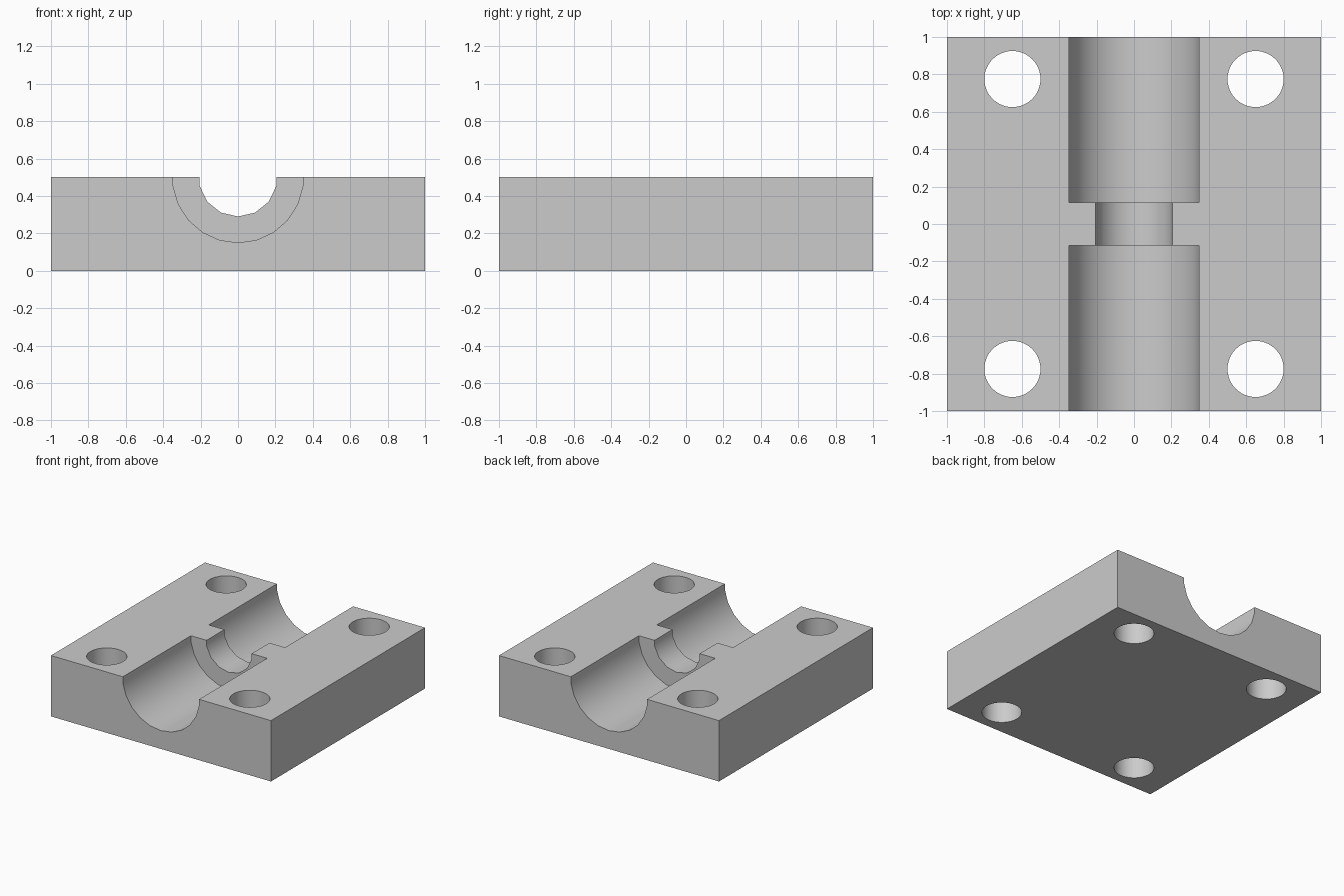
import bpy
import math

cube = bpy.data.objects.get("Cube")
if cube:
    bpy.data.objects.remove(cube, do_unlink=True)

HEIGHT = 0.5

# Plain grey material
grey = bpy.data.materials.new("plain_grey")
grey.use_nodes = True
colour = (0.6, 0.6, 0.6, 1)
grey.diffuse_color = colour
grey.node_tree.nodes["Principled BSDF"].inputs["Base Color"].default_value = colour

# Block
bpy.ops.mesh.primitive_cube_add(size=1, location=(0, 0, HEIGHT / 2))
block = bpy.context.object
block.name = "bearing_block"
block.scale = (2, 2, HEIGHT)
bpy.ops.object.transform_apply(location=True, rotation=True, scale=True)
block.data.materials.append(grey)


def cut(name, sides, radius, depth, location, rotation=(0, 0, 0)):
    """Subtract a cylinder from the block."""
    bpy.ops.mesh.primitive_cylinder_add(vertices=sides, radius=radius, depth=depth,
                                        location=location, rotation=rotation)
    cutter = bpy.context.object
    cutter.name = name
    cutter.hide_render = True
    cutter.data.materials.append(grey)
    mod = block.modifiers.new(name, 'BOOLEAN')
    mod.operation = 'DIFFERENCE'
    mod.solver = 'EXACT'
    mod.object = cutter
    bpy.ops.object.select_all(action='DESELECT')
    bpy.context.view_layer.objects.active = block
    block.select_set(True)
    bpy.ops.object.modifier_apply(modifier=mod.name)
    bpy.data.objects.remove(cutter, do_unlink=True)


along_y = (math.pi / 2, 0, 0)

# Narrow neck, then a wide channel at each end
cut("neck_cutter", 14, 0.21, 0.6, (0, 0, HEIGHT), along_y)
for side in (-1, 1):
    cut("channel_cutter", 22, 0.35, 1.0, (0, side * 0.616, HEIGHT), along_y)

# Four bolt holes
for x in (-0.65, 0.65):
    for y in (-0.775, 0.775):
        cut("bolt_hole_cutter", 48, 0.15, 1.0, (x, y, HEIGHT / 2))

bpy.ops.object.shade_smooth_by_angle(angle=math.radians(30))
